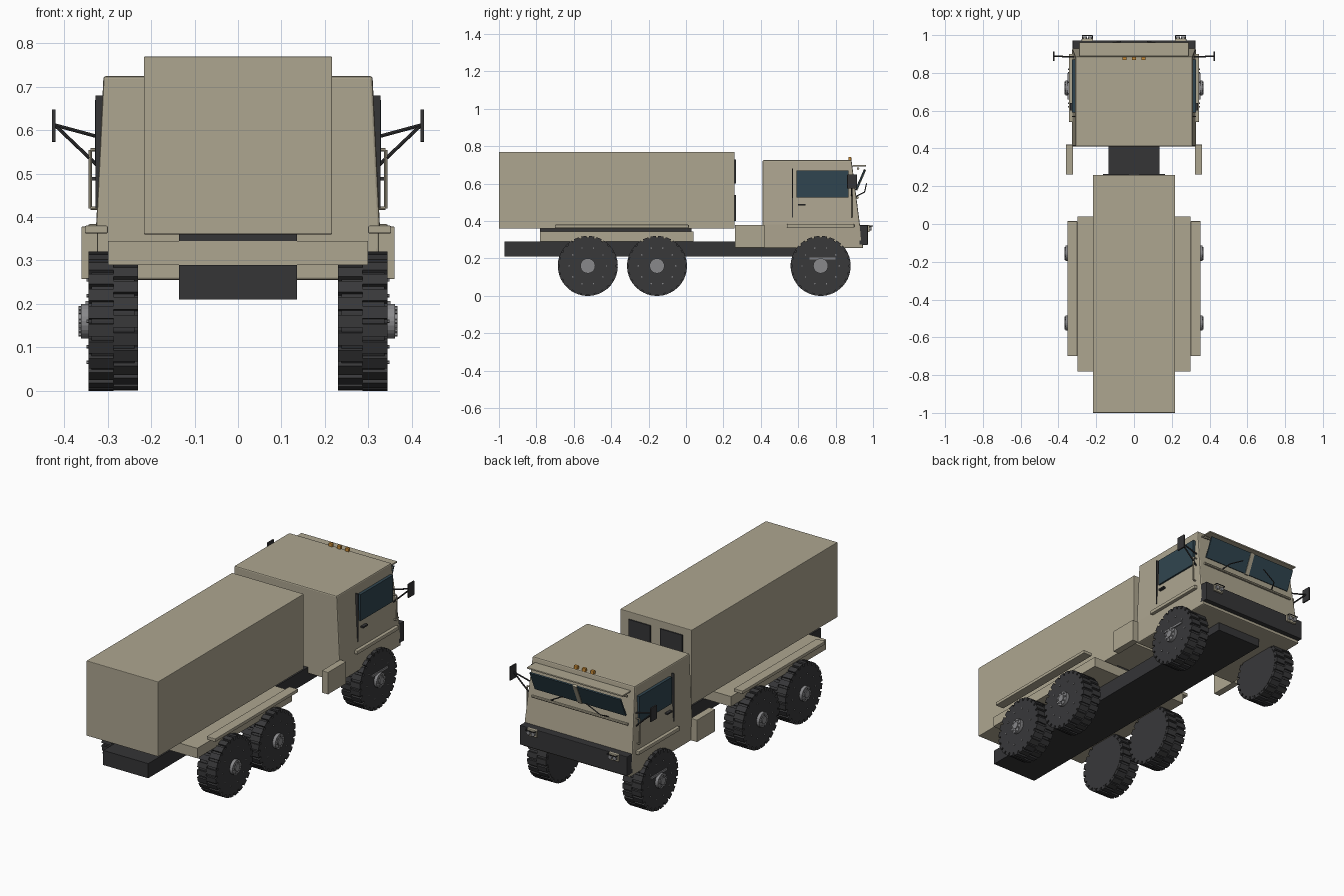
import bpy, bmesh
from math import pi, sin, cos
from mathutils import Vector, Matrix

if "Cube" in bpy.data.objects:
    bpy.data.objects.remove(bpy.data.objects["Cube"])


def material(name, rgb):
    m = bpy.data.materials.new(name)
    m.diffuse_color = (*rgb, 1)
    m.use_nodes = True
    m.node_tree.nodes["Principled BSDF"].inputs["Base Color"].default_value = m.diffuse_color
    return m


TAN = material("tan_paint", (0.42, 0.38, 0.28))
DARK = material("dark_frame", (0.035, 0.035, 0.037))
RUBBER = material("rubber", (0.04, 0.04, 0.042))
GLASS = material("dark_glass", (0.03, 0.06, 0.08))
METAL = material("metal", (0.25, 0.25, 0.26))
ORANGE = material("marker_orange", (0.6, 0.27, 0.04))


def finish(name, bm, mat, bevel=0):
    bmesh.ops.recalc_face_normals(bm, faces=bm.faces)
    me = bpy.data.meshes.new(name)
    bm.to_mesh(me)
    bm.free()
    me.materials.append(mat)
    ob = bpy.data.objects.new(name, me)
    bpy.context.collection.objects.link(ob)
    if bevel:
        mod = ob.modifiers.new("bevel", "BEVEL")
        mod.width = bevel
        mod.segments = 2
    return ob


def add_box(bm, lo, hi, rot=None):
    lo, hi = Vector(lo), Vector(hi)
    size = Matrix.Diagonal((*(hi - lo), 1))
    m = Matrix.Translation((lo + hi) / 2) @ (rot or Matrix()) @ size
    bmesh.ops.create_cube(bm, size=1, matrix=m)


def box(name, lo, hi, mat, bevel=0, rot=None):
    bm = bmesh.new()
    add_box(bm, lo, hi, rot)
    return finish(name, bm, mat, bevel)


def add_rod(bm, a, b, r, n=8):
    a, b = Vector(a), Vector(b)
    q = (b - a).to_track_quat('Z', 'Y').to_matrix().to_4x4()
    bmesh.ops.create_cone(bm, cap_ends=True, segments=n, radius1=r, radius2=r,
                          depth=(b - a).length,
                          matrix=Matrix.Translation((a + b) / 2) @ q)


def rods(name, pts, r, mat, n=8):
    bm = bmesh.new()
    for a, b in zip(pts, pts[1:]):
        add_rod(bm, a, b, r, n)
    return finish(name, bm, mat)


def pair_box(name, lo, hi, mat, bevel=0):
    # right-hand box plus its mirror on the left
    box(name + "_right", lo, hi, mat, bevel)
    box(name + "_left", (-hi[0], lo[1], lo[2]), (-lo[0], hi[1], hi[2]), mat, bevel)


def flip(p, s):
    return (p[0] * s, p[1], p[2])


# chassis, deck, cargo body
box("chassis", (-.136, -.97, .21), (.136, .85, .29), DARK)
box("deck", (-.3, -.78, .29), (.3, .04, .345), TAN)
box("deck_spacer", (-.136, -.78, .34), (.136, .03, .362), DARK)
box("cargo_body", (-.217, -1, .36), (.217, .26, .77), TAN, .003)
pair_box("rear_fender", (.3, -.70, .362), (.353, .015, .38), TAN, .003)
for i, (z0, z1) in enumerate([(.40, .54), (.60, .73)]):
    pair_box(f"cargo_front_panel_{i}", (.03, .258, z0), (.163, .266, z1), DARK)
pair_box("side_locker", (.323, .262, .257), (.361, .42, .378), TAN, .002)

# cab shell: stacked rectangular sections (z, half width, front y)
bm = bmesh.new()
rings = []
for z, w, f in [(.255, .324, .948), (.38, .327, .93), (.725, .310, .885)]:
    rings.append([bm.verts.new((x, y, z)) for x, y in
                  [(-w, .41), (w, .41), (w, f), (-w, f)]])
for a, b in zip(rings, rings[1:]):
    for i in range(4):
        bm.faces.new((a[i], a[(i + 1) % 4], b[(i + 1) % 4], b[i]))
bm.faces.new(rings[0])
bm.faces.new(rings[-1])
finish("cab_shell", bm, TAN, .006)

# windscreen panes leaning outward, frame, visor and rails
lean = Matrix.Rotation(-.41, 4, 'X')
for s, side in ((1, "right"), (-1, "left")):
    x0, x1 = sorted((s * .012, s * .275))
    box("windscreen_" + side, (x0, .929, .563), (x1, .937, .678), GLASS, rot=lean)
    # wipers
    rods("wiper_" + side, [(s * .17, .905, .53), (s * .15, .955, .555),
                           (s * .07, .965, .60)], .003, DARK, 6)
box("windscreen_post", (-.012, .927, .56), (.012, .94, .68), TAN, rot=lean)
box("sun_visor", (-.29, .89, .692), (.29, .962, .700), TAN, .002)
rods("visor_rail", [(-.29, .92, .68), (.29, .92, .68)], .007, TAN)
rods("lower_rail", [(-.29, .917, .525), (.29, .917, .525)], .007, TAN)
for i in (-1, 0, 1):
    box(f"roof_marker_{i + 1}", (i * .05 - .011, .868, .722),
        (i * .05 + .011, .884, .742), ORANGE, .003)

# cab sides
pair_box("side_window", (.305, .59, .525), (.329, .87, .67), GLASS)
pair_box("door_seam", (.305, .567, .42), (.328, .573, .68), DARK)
pair_box("door_handle", (.31, .60, .484), (.338, .64, .492), DARK)
pair_box("fender_flare", (.32, .54, .364), (.345, .90, .384), TAN, .004)
pair_box("wheel_step", (.335, .66, .194), (.351, .80, .206), METAL)
for s, side in ((1, "right"), (-1, "left")):
    rods("grab_handle_" + side, [flip(p, s) for p in
         [(.315, .885, .555), (.34, .885, .555), (.34, .885, .42), (.32, .885, .42)]],
         .004, TAN)
    rods("mirror_arm_" + side, [flip(p, s) for p in
         [(.315, .885, .583), (.422, .888, .612), (.318, .885, .513)]], .004, DARK)
pair_box("mirror", (.420, .862, .573), (.429, .914, .648), DARK, .002)

# bumper and lamps
box("front_bumper", (-.325, .925, .272), (.325, .972, .378), DARK, .003)
for s, side in ((1, "right"), (-1, "left")):
    x = s * .247
    box("lamp_block_" + side, (x - .03, .965, .34), (x + .03, .982, .378), TAN, .003)
    for d in (-.014, .014):
        rods(f"lamp_{side}", [(x + d, .975, .359), (x + d, .992, .359)], .011, METAL, 16)
    rods("lamp_guard_" + side, [(x - .027, .975, .374), (x - .027, .997, .374),
                                (x + .027, .997, .374), (x + .027, .975, .374)],
         .003, DARK, 6)


# wheels: tyre drum, two staggered lug rows, hub, bolts
def wheel(name, s, y):
    c = Matrix.Translation((0, y, .16))
    X = lambda v: v * s
    bm = bmesh.new()
    add_rod(bm, (X(.238), 0, 0), (X(.338), 0, 0), .152, 48)
    add_rod(bm, (X(.23), 0, 0), (X(.345), 0, 0), .144, 48)
    for row, (a, b) in enumerate([(.231, .287), (.287, .345)]):
        for i in range(24):
            t = 2 * pi * (i + row * .5) / 24
            m = Matrix.Rotation(t, 4, 'X') @ Matrix.Translation((X((a + b) / 2), 0, .147))
            bmesh.ops.create_cube(bm, size=1,
                                  matrix=m @ Matrix.Diagonal((b - a, .029, .026, 1)))
    bmesh.ops.transform(bm, matrix=c, verts=bm.verts)
    finish(name + "_tyre", bm, RUBBER)

    bm = bmesh.new()
    add_rod(bm, (X(.335), 0, 0), (X(.362), 0, 0), .04, 24)
    add_rod(bm, (X(.335), 0, 0), (X(.367), 0, 0), .02, 16)
    for n, r, rad, out in ((8, .03, .005, .367), (10, .1, .004, .349)):
        for i in range(n):
            p = (r * cos(2 * pi * i / n), r * sin(2 * pi * i / n))
            add_rod(bm, (X(.34), *p), (X(out), *p), rad, 6)
    bmesh.ops.transform(bm, matrix=c, verts=bm.verts)
    finish(name + "_hub", bm, METAL)


for label, y in (("rear", -.525), ("middle", -.155), ("front", .72)):
    for s, side in ((1, "right"), (-1, "left")):
        wheel(f"{label}_wheel_{side}", s, y)
